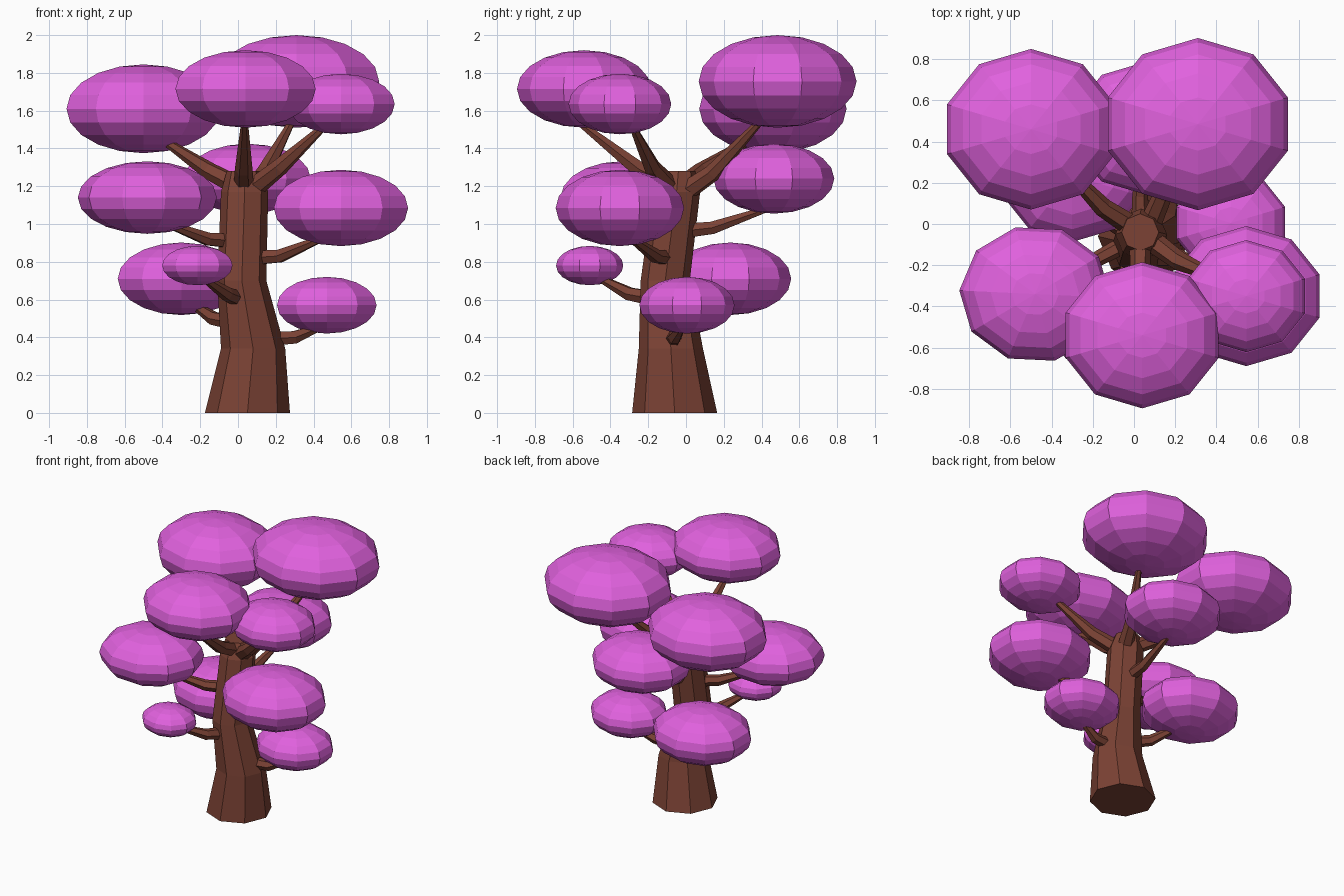
import bpy, bmesh, math
from mathutils import Vector, Matrix

cube = bpy.data.objects.get("Cube")
if cube:
    bpy.data.objects.remove(cube, do_unlink=True)


def make_material(name, color):
    mat = bpy.data.materials.new(name)
    mat.use_nodes = True
    mat.diffuse_color = color
    mat.node_tree.nodes["Principled BSDF"].inputs["Base Color"].default_value = color
    return mat


bark = make_material("brown bark", (0.20, 0.055, 0.035, 1))
leaves = make_material("violet leaves", (0.75, 0.12, 0.73, 1))


def finish(bm, name, mat):
    bmesh.ops.recalc_face_normals(bm, faces=bm.faces)
    mesh = bpy.data.meshes.new(name)
    bm.to_mesh(mesh)
    bm.free()
    mesh.materials.append(mat)
    obj = bpy.data.objects.new(name, mesh)
    bpy.context.collection.objects.link(obj)
    return obj


def tube(name, points, radii, sides, level=False):
    """Faceted, tapering limb through the points; level keeps its rings flat."""
    bm = bmesh.new()
    pts = [Vector(p) for p in points]
    rings = []
    for i, (p, r) in enumerate(zip(pts, radii)):
        along = pts[min(i + 1, len(pts) - 1)] - pts[max(i - 1, 0)]
        turn = Matrix.Identity(3) if level else along.to_track_quat('Z', 'Y').to_matrix()
        ring = []
        for k in range(sides):
            a = math.tau * k / sides
            ring.append(bm.verts.new(p + turn @ Vector((r * math.cos(a), r * math.sin(a), 0))))
        rings.append(ring)
    for low, high in zip(rings, rings[1:]):
        for k in range(sides):
            n = (k + 1) % sides
            bm.faces.new((low[k], low[n], high[n], high[k]))
    bm.faces.new(rings[0][::-1])
    bm.faces.new(rings[-1])
    return finish(bm, name, bark)


def crown(name, center, size, turn=0):
    """Flattened ball of leaves; size is depth radius and height radius."""
    bm = bmesh.new()
    bmesh.ops.create_uvsphere(bm, u_segments=10, v_segments=10, radius=1)
    depth, height = size
    # Stretch sideways a little, with a corner of the ball facing the front
    matrix = (Matrix.Translation(center)
              @ Matrix.Diagonal((depth * 1.1, depth, height, 1))
              @ Matrix.Rotation(math.radians(turn), 4, 'Z'))
    bmesh.ops.transform(bm, matrix=matrix, verts=bm.verts)
    return finish(bm, name, leaves)


# Trunk, with a slight sway
tube("trunk",
     [(.05, -.06, 0), (.08, -.08, .34), (.02, -.11, .7), (.035, -.05, 1.17), (.03, -.04, 1.28)],
     [.225, .17, .13, .125, .09], 8, level=True)

# Each limb: name, start, bend, tip
limbs = [
    ("top_back_right", (.02, -.03, 1.19), (-.15, .08, 1.28), (-.42, .36, 1.46)),
    ("top_front", (.03, -.04, 1.19), (.03, -.25, 1.29), (.035, -.57, 1.54)),
    ("top_back_left", (.07, -.02, 1.16), (.14, .14, 1.27), (.29, .40, 1.55)),
    ("top_front_left", (.07, -.07, 1.18), (.22, -.18, 1.30), (.47, -.29, 1.53)),
    ("middle_front_right", (-.01, -.08, .91), (-.16, -.16, .92), (-.40, -.29, 1.01)),
    ("middle_front_left", (.06, -.09, .82), (.22, -.16, .83), (.46, -.30, .93)),
    ("middle_back", (.03, -.04, .96), (.03, .14, .98), (.05, .43, 1.08)),
    ("low_back_right", (.02, -.07, .47), (-.13, .02, .50), (-.26, .20, .59)),
    ("low_front_right", (.01, -.14, .60), (-.06, -.30, .63), (-.19, -.47, .72)),
    ("low_left", (.13, -.07, .39), (.30, -.06, .40), (.45, -.02, .46)),
]
for name, start, bend, tip in limbs:
    thick = .055 if name.startswith("top") else .045
    tube(name + "_branch", [start, bend, tip], [thick, thick * .85, .018], 6)

# Crowns: name, centre, (depth radius, height radius), turn
crowns = [
    ("top_back_right", (-.50, .46, 1.61), (.39, .235), 0),
    ("top_front", (.04, -.54, 1.715), (.355, .205), 0),
    ("top_back_left", (.31, .485, 1.755), (.418, .245), 0),
    ("top_front_left", (.545, -.35, 1.635), (.272, .16), 0),
    ("middle_front_right", (-.48, -.34, 1.14), (.335, .192), 15),
    ("middle_front_left", (.545, -.35, 1.085), (.34, .202), 0),
    ("middle_back", (.05, .465, 1.24), (.32, .185), 0),
    ("low_back_right", (-.30, .235, .71), (.322, .192), 0),
    ("low_front_right", (-.215, -.51, .78), (.178, .104), 0),
    ("low_left", (.47, .005, .57), (.252, .15), 0),
]
for name, center, size, turn in crowns:
    crown(name + "_leaves", center, size, turn)
